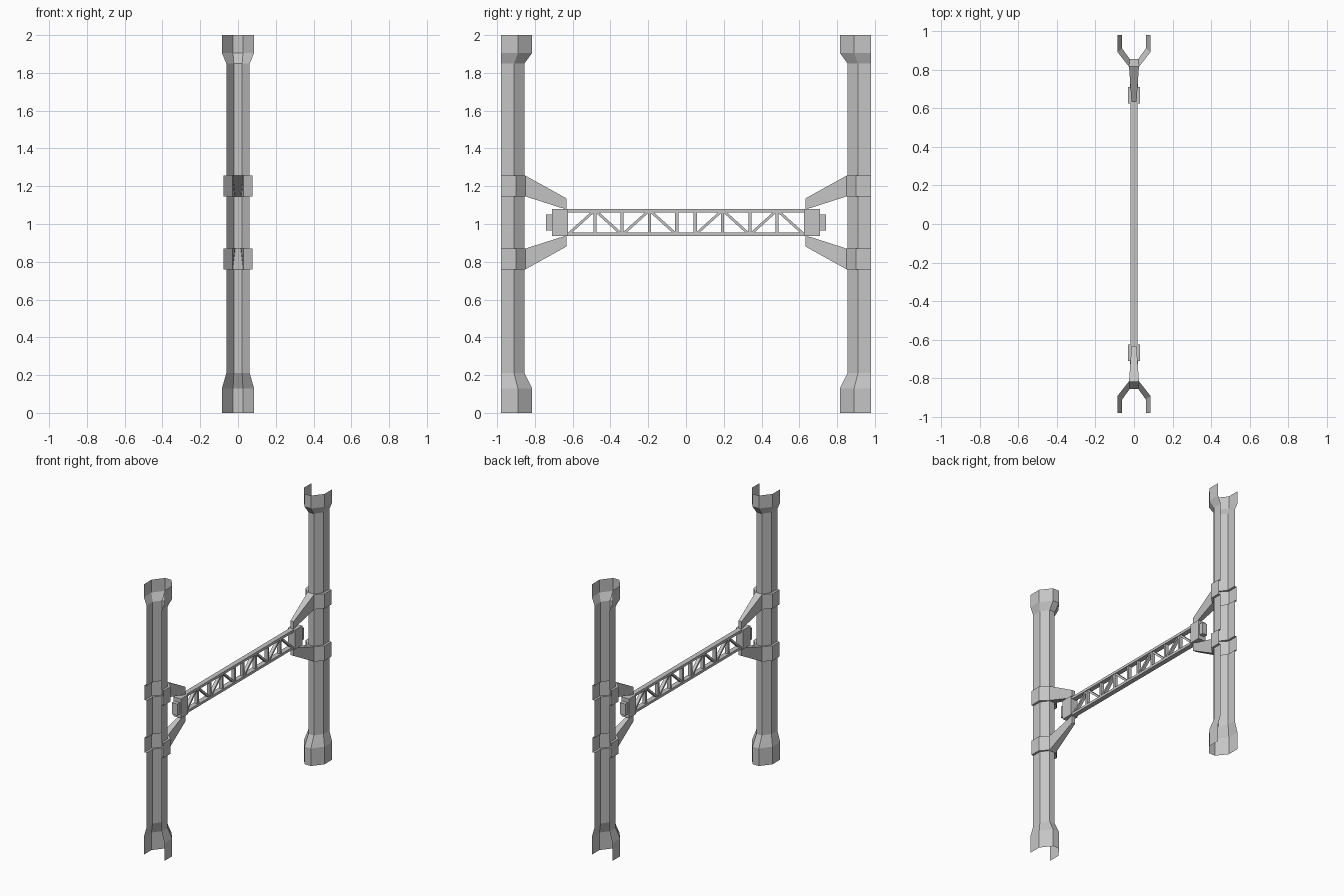
import bpy, bmesh
from math import atan2, hypot
from mathutils import Matrix, Vector

cube = bpy.data.objects.get("Cube")
if cube:
    bpy.data.objects.remove(cube, do_unlink=True)

steel = bpy.data.materials.new("grey_steel")
steel.use_nodes = True
GREY = (0.56, 0.56, 0.56, 1)
steel.diffuse_color = GREY
steel.node_tree.nodes["Principled BSDF"].inputs["Base Color"].default_value = GREY

MID = 1.008      # height of the truss axis


def finish(name, bm):
    bmesh.ops.recalc_face_normals(bm, faces=bm.faces)
    mesh = bpy.data.meshes.new(name)
    bm.to_mesh(mesh)
    bm.free()
    mesh.materials.append(steel)
    obj = bpy.data.objects.new(name, mesh)
    bpy.context.collection.objects.link(obj)
    return obj


def add_box(bm, centre, size, tilt=0):
    m = (Matrix.Translation(centre) @ Matrix.Rotation(tilt, 4, 'X')
         @ Matrix.Diagonal((*size, 1)))
    bmesh.ops.create_cube(bm, size=1, matrix=m)


def section(half, shoulder, flat, inner):
    """Open half-octagon outline, closed towards the middle of the model."""
    side = [(half, -0.98), (half, shoulder), (flat, inner)]
    return side + [(-x, y) for x, y in reversed(side)]


FLARE = section(0.085, -0.89, 0.026, -0.815)
SHAFT = section(0.062, -0.91, 0.022, -0.855)
BAND = section(0.078, -0.9, 0.028, -0.85)


def build_post(name, end):
    """Open shell post with flared ends and two raised bands."""
    rings = [(0, FLARE), (0.13, FLARE), (0.21, SHAFT)]
    for low, high in ((0.76, 0.87), (2 * MID - 0.87, 2 * MID - 0.76)):
        rings += [(low, SHAFT), (low, BAND), (high, BAND), (high, SHAFT)]
    rings += [(1.85, SHAFT), (1.905, FLARE), (2, FLARE)]
    bm = bmesh.new()
    rows = [[bm.verts.new((x * -end, y * -end, z)) for x, y in outline]
            for z, outline in rings]
    for i, (low, high) in enumerate(zip(rows, rows[1:])):
        in_band = rings[i][1] is BAND and rings[i + 1][1] is BAND
        for j in range(5):
            if in_band and j == 2:      # the hollow arm opens here
                continue
            bm.faces.new((low[j], low[j + 1], high[j + 1], high[j]))
    finish(name, bm)


def build_arm(name, end, up):
    """Hollow tapered bracket from a band to the truss head."""
    # (y, height from truss axis, half width)
    profile = [(-0.85, 0.248, 0.028), (-0.632, 0.127, 0.013),
               (-0.632, 0.07, 0.013), (-0.669, 0.08, 0.013),
               (-0.85, 0.138, 0.028)]
    bm = bmesh.new()
    left, right = [[bm.verts.new((s * w, -end * y, MID + up * h))
                    for y, h, w in profile] for s in (1, -1)]
    for side in (left, right):
        bm.faces.new((side[0], side[1], side[3], side[4]))
        bm.faces.new(side[1:4])
    for j in range(4):
        bm.faces.new((left[j], left[j + 1], right[j + 1], right[j]))
    finish(name, bm)


for label, end in (("front", -1), ("back", 1)):
    build_post(label + "_post", end)
    build_arm(label + "_upper_arm", end, 1)
    build_arm(label + "_lower_arm", end, -1)
    # Truss head block with its small end cap
    bm = bmesh.new()
    add_box(bm, (0, end * 0.667, MID), (0.06, 0.085, 0.143))
    finish(label + "_truss_head", bm)
    bm = bmesh.new()
    add_box(bm, (0, end * 0.722, MID), (0.042, 0.036, 0.085))
    finish(label + "_head_cap", bm)

# Top and bottom chords
for label, up in (("upper", 1), ("lower", -1)):
    bm = bmesh.new()
    add_box(bm, (0, 0, MID + up * 0.062), (0.036, 1.26, 0.019))
    finish(label + "_chord", bm)

# Verticals and zigzag braces, mirrored about the middle
posts = bmesh.new()
braces = bmesh.new()
STEP = 0.1445
for end in (-1, 1):
    for k in range(4):
        y = 0.049 + k * STEP
        add_box(posts, (0, end * y, MID), (0.026, 0.016, 0.12))
        slope = -1 if k % 2 else 1
        a = Vector((0, end * (y + 0.008), MID - slope * 0.058))
        b = Vector((0, end * (y + STEP - 0.008), MID + slope * 0.058))
        d = b - a
        add_box(braces, (a + b) / 2, (0.024, hypot(d.y, d.z), 0.014),
                atan2(d.z, d.y))
finish("truss_verticals", posts)
finish("truss_braces", braces)
